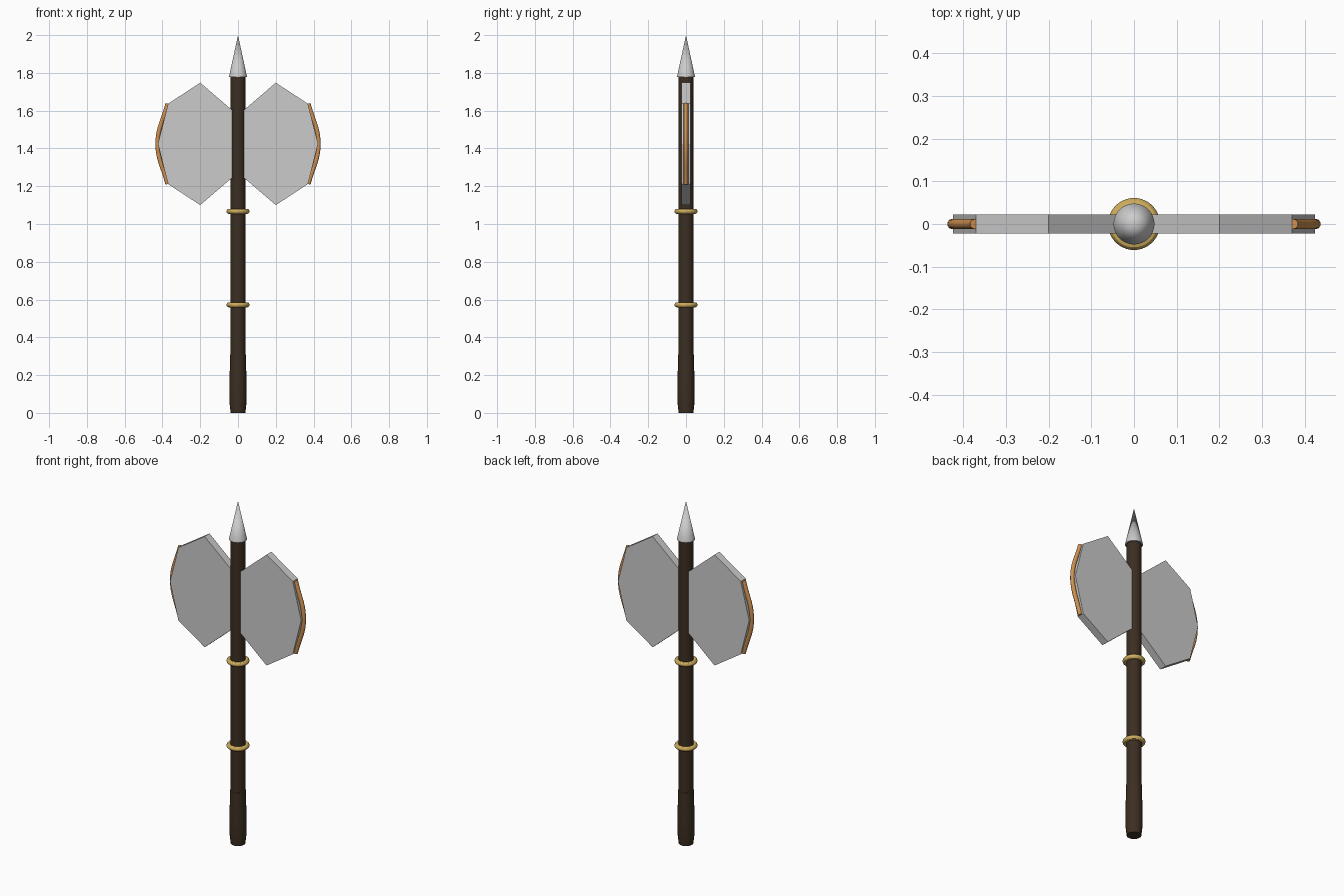
import bpy, bmesh, math

if "Cube" in bpy.data.objects:
    bpy.data.objects.remove(bpy.data.objects["Cube"])


def material(name, rgb):
    m = bpy.data.materials.new(name)
    m.diffuse_color = (*rgb, 1)
    m.use_nodes = True
    m.node_tree.nodes["Principled BSDF"].inputs["Base Color"].default_value = m.diffuse_color
    return m


wood = material("dark_wood", (0.045, 0.028, 0.016))
gold = material("gold", (0.62, 0.42, 0.11))
copper = material("copper", (0.62, 0.28, 0.08))


def finish(name, mat=None):
    o = bpy.context.object
    o.name = name
    if mat:
        o.data.materials.append(mat)
    bpy.ops.object.shade_smooth_by_angle(angle=math.radians(30))
    return o


def frustum(name, r1, r2, z1, z2, mat=None):
    bpy.ops.mesh.primitive_cone_add(vertices=32, radius1=r1, radius2=r2,
                                    depth=z2 - z1, location=(0, 0, (z1 + z2) / 2))
    return finish(name, mat)


def lathe(name, profile, mat, n=32):
    bm = bmesh.new()
    rings = [[bm.verts.new((r * math.cos(2 * math.pi * i / n),
                            r * math.sin(2 * math.pi * i / n), z)) for i in range(n)]
             for r, z in profile]
    for a, b in zip(rings, rings[1:]):
        for i in range(n):
            j = (i + 1) % n
            bm.faces.new((a[i], a[j], b[j], b[i]))
    bm.faces.new(rings[0][::-1])
    bm.faces.new(rings[-1])
    me = bpy.data.meshes.new(name)
    bm.to_mesh(me)
    bm.free()
    o = bpy.data.objects.new(name, me)
    bpy.context.collection.objects.link(o)
    bpy.context.view_layer.objects.active = o
    bpy.ops.object.select_all(action='DESELECT')
    o.select_set(True)
    return finish(name, mat)


# shaft, grip and top spike
frustum("shaft", 0.04, 0.04, 0.01, 1.78, wood)
lathe("grip", [(0.039, 0), (0.044, 0.045), (0.0455, 0.12), (0.044, 0.21), (0.0415, 0.31)], wood)
frustum("spike", 0.048, 0, 1.778, 2.0)

# gold bands
for name, z in (("lower_band", 0.572), ("upper_band", 1.067)):
    bpy.ops.mesh.primitive_torus_add(major_segments=40, minor_segments=12, major_radius=0.048,
                                     minor_radius=0.013, location=(0, 0, z))
    finish(name, gold)

# blades with copper cutting edges
MID, HALF = 1.424, 0.0225
upper = [(0.03, 0.178), (0.2, 0.324), (0.37, 0.213)]
outline = upper + [(0.424, 0)] + [(x, -z) for x, z in reversed(upper)]
for side, s in (("left", -1), ("right", 1)):
    bm = bmesh.new()
    face = bm.faces.new([bm.verts.new((s * x, -HALF, MID + z)) for x, z in outline])
    ext = bmesh.ops.extrude_face_region(bm, geom=[face])
    for v in ext["geom"]:
        if isinstance(v, bmesh.types.BMVert):
            v.co.y = HALF
    if not any(len(f.verts) == 7 and f.calc_center_median().y < -0.01 for f in bm.faces):
        bm.faces.new([v for v in bm.verts if v.co.y < 0])
    bmesh.ops.recalc_face_normals(bm, faces=bm.faces)
    me = bpy.data.meshes.new(side + "_blade")
    bm.to_mesh(me)
    bm.free()
    bpy.context.collection.objects.link(bpy.data.objects.new(side + "_blade", me))

    cu = bpy.data.curves.new(side + "_cutting_edge", 'CURVE')
    cu.dimensions = '3D'
    cu.bevel_depth = 0.012
    cu.bevel_resolution = 3
    cu.use_fill_caps = True
    sp = cu.splines.new('BEZIER')
    sp.bezier_points.add(2)
    for p, (x, z) in zip(sp.bezier_points, ((0.373, 0.213), (0.426, 0), (0.373, -0.213))):
        p.co = (s * x, 0, MID + z)
        p.handle_left_type = p.handle_right_type = 'AUTO'
    cu.materials.append(copper)
    bpy.context.collection.objects.link(bpy.data.objects.new(side + "_cutting_edge", cu))
